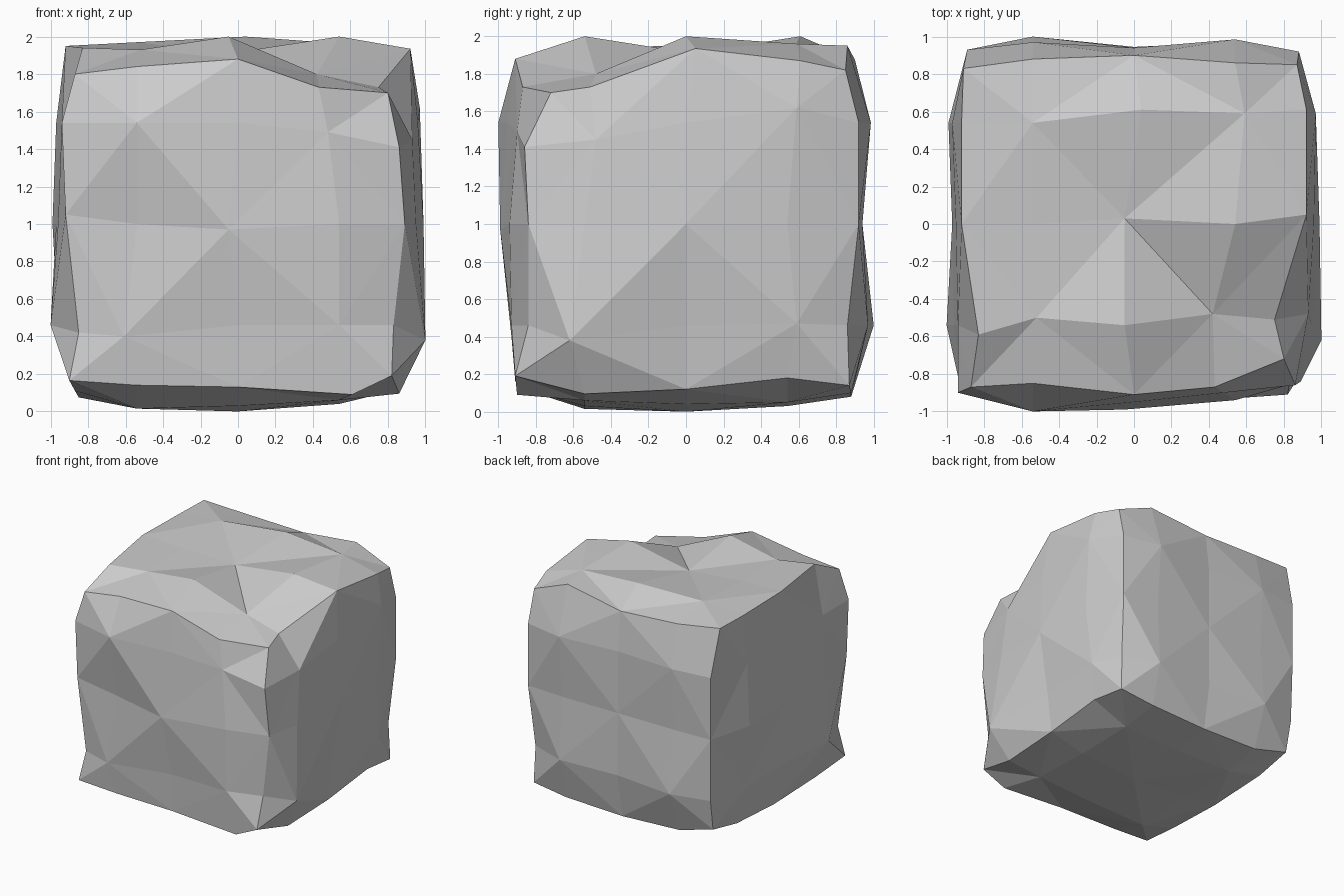
import bpy, bmesh
from itertools import product

# Depth of each side's nine inner points (rows of three, lower axis runs fastest)
SIDES = {
    (1, -1): [.93, .92, .93, .91, .99, .94, 1.0, .95, .90],    # front
    (1, 1): [1.0, .945, .97, .94, .94, .94, .97, .94, .985],   # back
    (0, -1): [1.0, .95, .96, .96, .97, .99, .94, .95, .97],    # left
    (0, 1): [1.0, .91, .94, .95, .99, .96, .93, .96, .97],     # right
    (2, 1): [.93, 1.0, .80, .94, .91, 1.0, .97, 1.0, .96],     # top
    (2, -1): [.985, .97, .94, .97, 1.0, .96, .96, .97, .95],   # bottom
}

# Worn edges: (axis along, sign, sign) -> reach of three points on the other axes
EDGES = {
    (0, -1, 1): [(.85, .84), (.91, .88), (.87, .73)],
    (0, 1, 1): [(.88, .90), (.90, .875), (.86, .95)],
    (0, -1, -1): [(.90, .86), (.90, .87), (.90, .91)],
    (0, 1, -1): [(.87, .90), (.88, .92), (.88, .90)],
    (1, -1, 1): [(.83, .94), (.92, .95), (.92, .94)],
    (1, 1, 1): [(.75, .73), (.92, .935), (.92, .87)],
    (1, -1, -1): [(.87, .89), (.85, .925), (.87, .88)],
    (1, 1, -1): [(.86, .905), (.87, .88), (.87, .82)],
    (2, -1, -1): [(.85, .88), (.92, .90), (.94, .90)],
    (2, 1, -1): [(.83, .84), (.89, .84), (.86, .86)],
    (2, -1, 1): [(.88, .92), (.89, .93), (.89, .93)],
    (2, 1, 1): [(.85, .86), (.88, .92), (.88, .92)],
}

# Reach of the eight corners
CORNERS = {
    (-1, -1, 1): (.87, .87, .80), (1, -1, 1): (.80, .72, .70),
    (1, 1, 1): (.87, .85, .82), (-1, 1, 1): (.91, .83, .94),
    (-1, -1, -1): (.90, .91, .835), (1, -1, -1): (.82, .91, .81),
    (1, 1, -1): (.86, .87, .86), (-1, 1, -1): (.87, .87, .81),
}

# Points that slide along their side: grid key -> {axis: coordinate}
SLIDES = {
    (1, -2, 1): {0: .48, 2: .49}, (0, -2, 0): {0: -.05, 2: -.03},
    (-1, -2, -1): {0: -.61, 2: -.60}, (-2, -2, 0): {2: .05},
    (2, -2, 1): {2: .41}, (1, -2, 2): {0: .43}, (-2, -2, -1): {2: -.58},
    (2, -1, 1): {1: -.48, 2: .45}, (2, -1, -1): {1: -.62, 2: -.62},
    (2, 1, 1): {1: .59, 2: .62}, (2, 1, -1): {1: .59, 2: -.53},
    (2, -1, 2): {1: -.51}, (2, 1, 2): {1: .61}, (2, 0, 2): {1: .05},
    (1, -1, 2): {0: .42, 1: -.48}, (0, -1, 2): {0: -.05},
    (0, 1, 2): {0: .04, 1: .61}, (1, 1, 2): {0: .59, 1: .59},
    (0, 0, 2): {0: -.05, 1: .03}, (-1, -1, 2): {0: -.52, 1: -.50},
    (-2, -1, 2): {1: -.59}, (1, -2, -2): {0: .61},
}


def place(key):
    """Position of the point at grid key (-2..2 on each axis)."""
    sign = [(k > 0) - (k < 0) for k in key]
    outer = [a for a in range(3) if abs(key[a]) == 2]
    inner = [a for a in range(3) if a not in outer]
    pos = [0.54 * k for k in key]
    if len(outer) == 3:
        reach = CORNERS[tuple(sign)]
    elif len(outer) == 2:
        a = inner[0]
        reach = EDGES[(a, sign[outer[0]], sign[outer[1]])][key[a] + 1]
    else:
        u, v = inner
        reach = [SIDES[(outer[0], sign[outer[0]])][(key[v] + 1) * 3 + key[u] + 1]]
    for a, r in zip(outer, reach):
        pos[a] = sign[a] * r
    for a, value in SLIDES.get(key, {}).items():
        pos[a] = value
    pos[2] += 1
    return pos


# Rock: a cube cut four by four on each side, triangles fanned round the odd points
bm = bmesh.new()
verts = {k: bm.verts.new(place(k)) for k in product(range(-2, 3), repeat=3)
         if max(map(abs, k)) == 2}
ring = [(-1, -1), (0, -1), (1, -1), (1, 0), (1, 1), (0, 1), (-1, 1), (-1, 0)]
for axis, side in SIDES:
    u, v = [a for a in range(3) if a != axis]
    for cu, cv in product((-1, 1), repeat=2):

        def point(du, dv):
            k = [0, 0, 0]
            k[axis], k[u], k[v] = 2 * side, cu + du, cv + dv
            return verts[tuple(k)]

        for p, q in zip(ring, ring[1:] + ring[:1]):
            bm.faces.new((point(0, 0), point(*p), point(*q)))
bmesh.ops.recalc_face_normals(bm, faces=bm.faces)

mesh = bpy.data.meshes.new("rock")
bm.to_mesh(mesh)
bm.free()
bpy.context.collection.objects.link(bpy.data.objects.new("rock", mesh))
